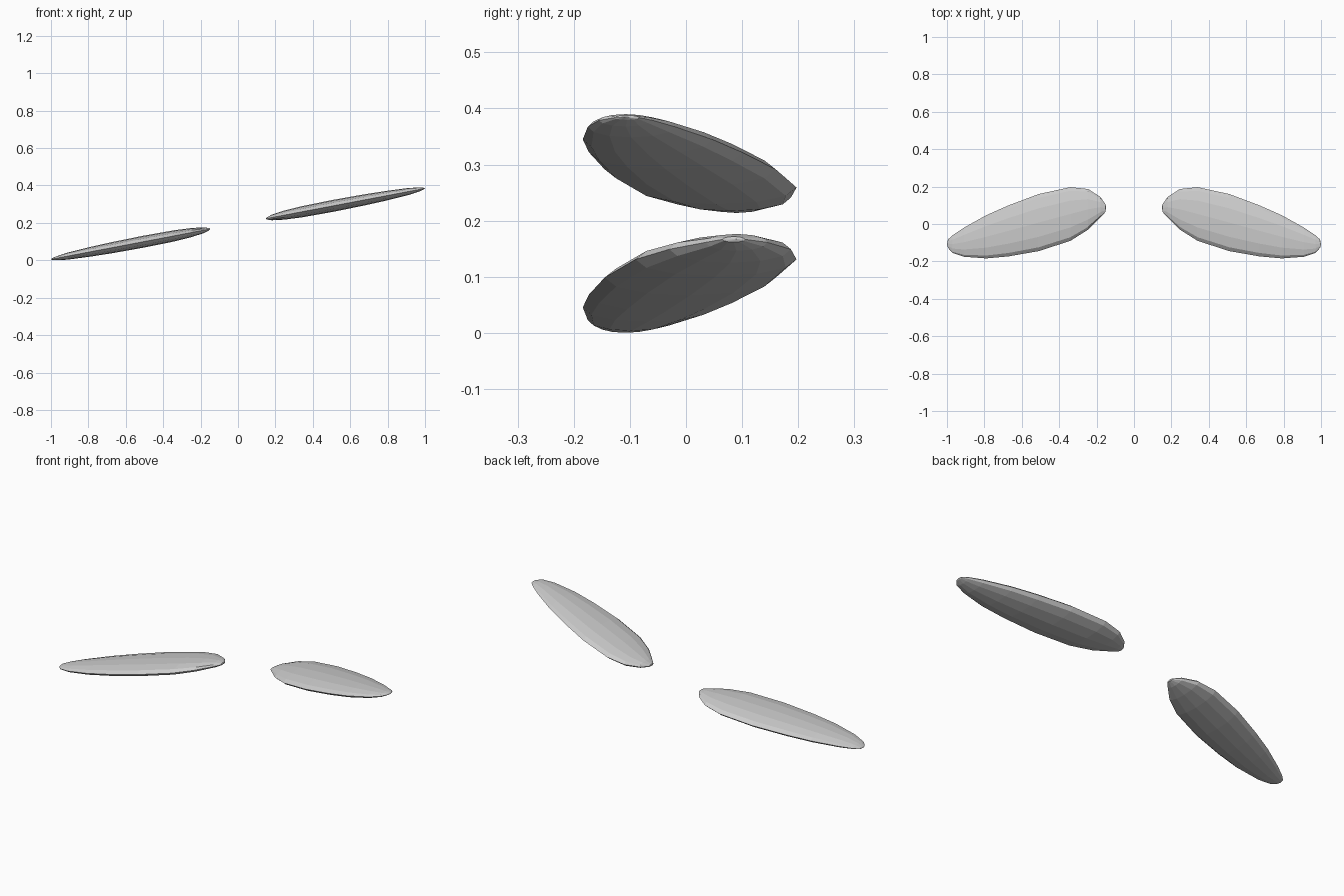
import bpy, bmesh, math
from mathutils import Matrix, Vector

if "Cube" in bpy.data.objects:
    bpy.data.objects.remove(bpy.data.objects["Cube"])

SEGS = 12
# sections along the blade: x, back-swept edge y, leading edge y, half thickness
SECTIONS = [
    (0.152, 0.065, 0.105, 0.005), (0.18, 0.035, 0.145, 0.015),
    (0.245, -0.03, 0.187, 0.024), (0.34, -0.09, 0.197, 0.030),
    (0.51, -0.145, 0.16, 0.032), (0.67, -0.173, 0.10, 0.030),
    (0.79, -0.184, 0.047, 0.026), (0.91, -0.175, -0.02, 0.019),
    (0.97, -0.155, -0.06, 0.011), (0.995, -0.127, -0.083, 0.004),
]


def axis_z(x):
    return 0.223 + (x - 0.15) * 0.19


def blade(name, turn):
    bm = bmesh.new()
    rings = []
    for x, y0, y1, h in SECTIONS:
        ring = []
        for i in range(SEGS):
            a = 2 * math.pi * i / SEGS
            y = (y0 + y1) / 2 + (y1 - y0) / 2 * math.cos(a)
            ring.append(bm.verts.new((x, y, axis_z(x) + h * math.sin(a))))
        rings.append(ring)
    for r, s in zip(rings, rings[1:]):
        for i in range(SEGS):
            j = (i + 1) % SEGS
            bm.faces.new((r[i], r[j], s[j], s[i]))
    # pointed ends
    for ring, tip in ((rings[0], (0.15, 0.09)), (rings[-1], (1.0, -0.11))):
        p = bm.verts.new((tip[0], tip[1], axis_z(tip[0])))
        for i in range(SEGS):
            bm.faces.new((ring[i], ring[(i + 1) % SEGS], p))
    # half turn about the depth axis for the opposite blade
    if turn:
        c = Vector((0, 0, 0.195))
        bmesh.ops.rotate(bm, verts=bm.verts, cent=c, matrix=Matrix.Rotation(math.pi, 3, 'Y'))
    bmesh.ops.recalc_face_normals(bm, faces=bm.faces)
    me = bpy.data.meshes.new(name)
    bm.to_mesh(me)
    bm.free()
    bpy.context.collection.objects.link(bpy.data.objects.new(name, me))


blade("right_blade", False)
blade("left_blade", True)
